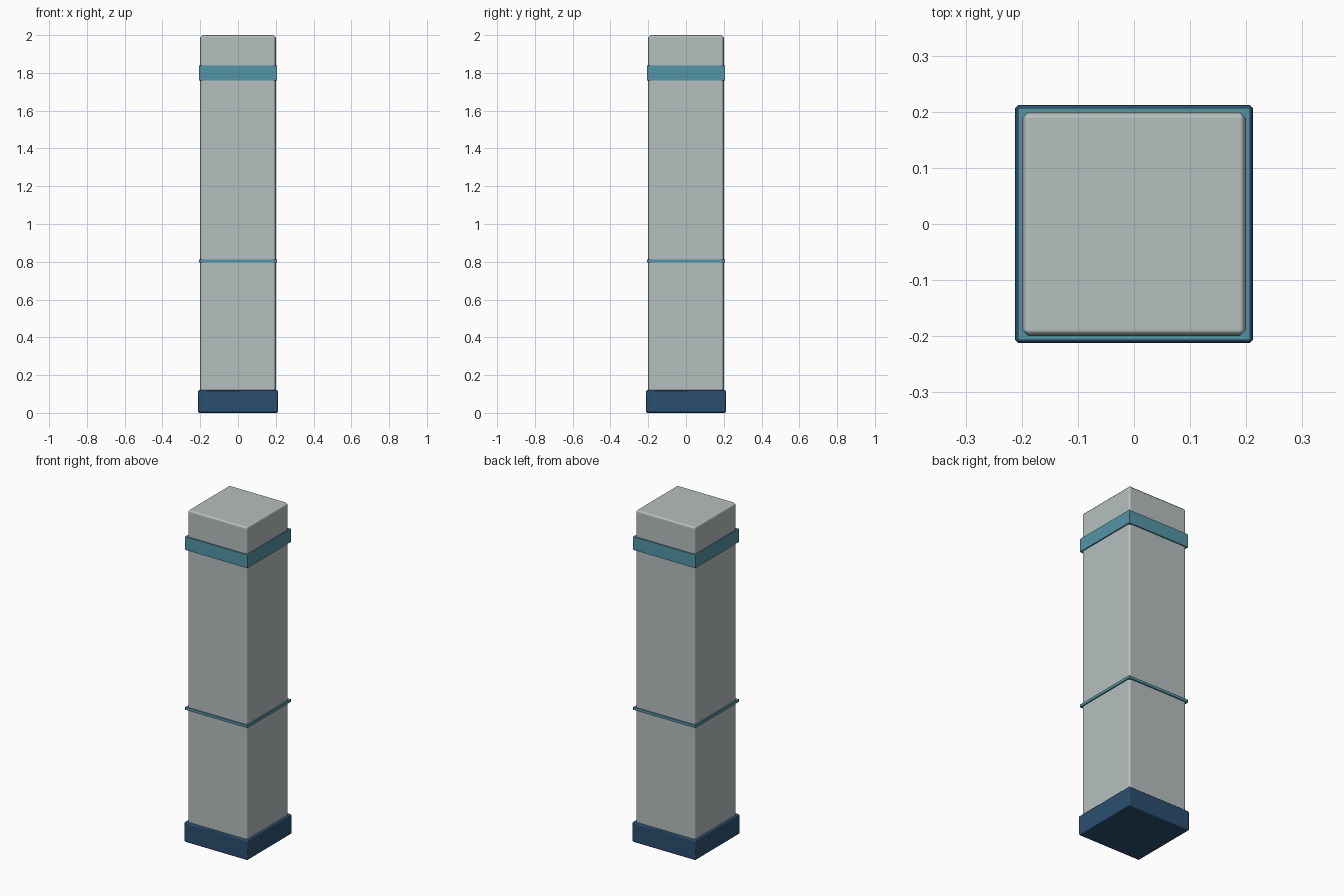
import bpy
import math

if "Cube" in bpy.data.objects:
    bpy.data.objects.remove(bpy.data.objects["Cube"])


def material(name, rgb):
    m = bpy.data.materials.new(name)
    m.diffuse_color = (*rgb, 1.0)
    m.use_nodes = True
    m.node_tree.nodes["Principled BSDF"].inputs["Base Color"].default_value = m.diffuse_color
    return m


grey = material("concrete_grey", (0.47, 0.52, 0.52))
navy = material("navy_blue", (0.024, 0.078, 0.162))
teal = material("teal", (0.088, 0.30, 0.38))


def block(name, half, z0, z1, mat, bevel=0.0):
    """Square block between two heights, with optional chamfered edges."""
    bpy.ops.mesh.primitive_cube_add(size=1, location=(0, 0, (z0 + z1) / 2))
    ob = bpy.context.object
    ob.name = name
    ob.scale = (2 * half, 2 * half, z1 - z0)
    bpy.ops.object.transform_apply(location=False, rotation=False, scale=True)
    ob.data.materials.append(mat)
    if bevel:
        bpy.ops.object.shade_smooth_by_angle(angle=math.radians(60))
        mod = ob.modifiers.new("chamfer", 'BEVEL')
        mod.width = bevel
        mod.segments = 1
        mod.harden_normals = True
    return ob


# Shaft, its bottom just inside the plinth
block("column_shaft", 0.20, 0.002, 2.0, grey, 0.012)
# Plinth at the foot
block("plinth", 0.212, 0.0, 0.12, navy, 0.006)
# Bands around the shaft
block("upper_band", 0.207, 1.76, 1.84, teal)
block("middle_band", 0.207, 0.796, 0.812, teal)
